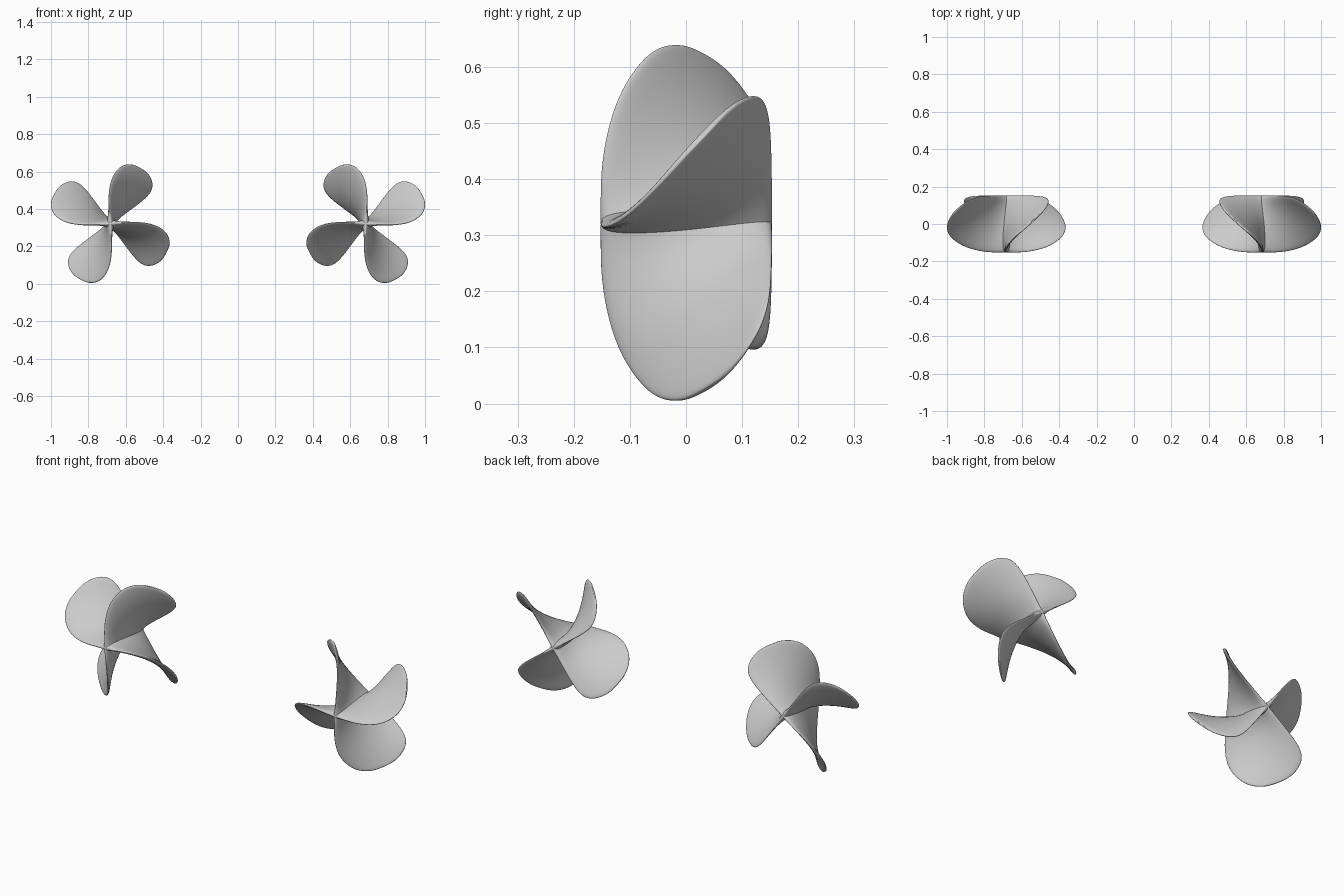
import bpy, bmesh, math
from mathutils import Vector

if "Cube" in bpy.data.objects:
    bpy.data.objects.remove(bpy.data.objects["Cube"])

CX, CZ, N = 0.683, 0.322, 16

# blade outline: radius, leading-edge y, trailing-edge y, half thickness
ROWS = [(-0.015, -.155, .156, .030), (0.0, -.156, .157, .030),
        (0.02, -.156, .157, .023), (0.05, -.156, .157, .017),
        (0.09, -.155, .157, .014), (0.14, -.149, .156, .013),
        (0.20, -.134, .154, .012), (0.25, -.111, .149, .011),
        (0.285, -.086, .139, .010), (0.31, -.064, .122, .009),
        (0.328, -.037, .097, .008), (0.337, -.010, .072, .006),
        (0.339, .006, .052, .003)]


def pitch(y):
    # blade angle around the shaft as a function of depth
    return math.radians(21.5 + 195 * y + 180 * y * y)


def point(r, y, off, turn):
    # helical surface point, pushed along its normal
    t = pitch(y) + turn
    dt = math.radians(195 + 360 * y)
    c, s = math.cos(t), math.sin(t)
    n = Vector((c, 0, s)).cross(Vector((-r * s * dt, 1, r * c * dt))).normalized()
    return Vector((r * c, y, r * s)) + n * off


def propeller(name, side):
    bm = bmesh.new()
    for k in range(4):
        rings = []
        for r, y0, y1, h in ROWS:
            ring = []
            for i in range(N):
                a = 2 * math.pi * i / N
                y = (y0 + y1) / 2 + (y1 - y0) / 2 * math.cos(a)
                s = math.sin(a)
                off = h * math.copysign(abs(s) ** 0.6, s) if abs(s) > 1e-6 else 0
                p = point(r, y, off, k * math.pi / 2)
                ring.append(bm.verts.new((side * p.x, p.y, p.z)))
            rings.append(ring)
        for a, b in zip(rings, rings[1:]):
            for i in range(N):
                j = (i + 1) % N
                bm.faces.new((a[i], a[j], b[j], b[i]))
        bm.faces.new(rings[0])
        bm.faces.new(rings[-1])
    bmesh.ops.recalc_face_normals(bm, faces=bm.faces)
    for f in bm.faces:
        f.smooth = True
    me = bpy.data.meshes.new(name)
    bm.to_mesh(me)
    bm.free()
    ob = bpy.data.objects.new(name, me)
    ob.location = (side * CX, 0, CZ)
    bpy.context.collection.objects.link(ob)
    sub = ob.modifiers.new("smooth", 'SUBSURF')
    sub.levels = sub.render_levels = 2


# mirrored pair of four-bladed propellers
propeller("right_propeller", 1)
propeller("left_propeller", -1)
